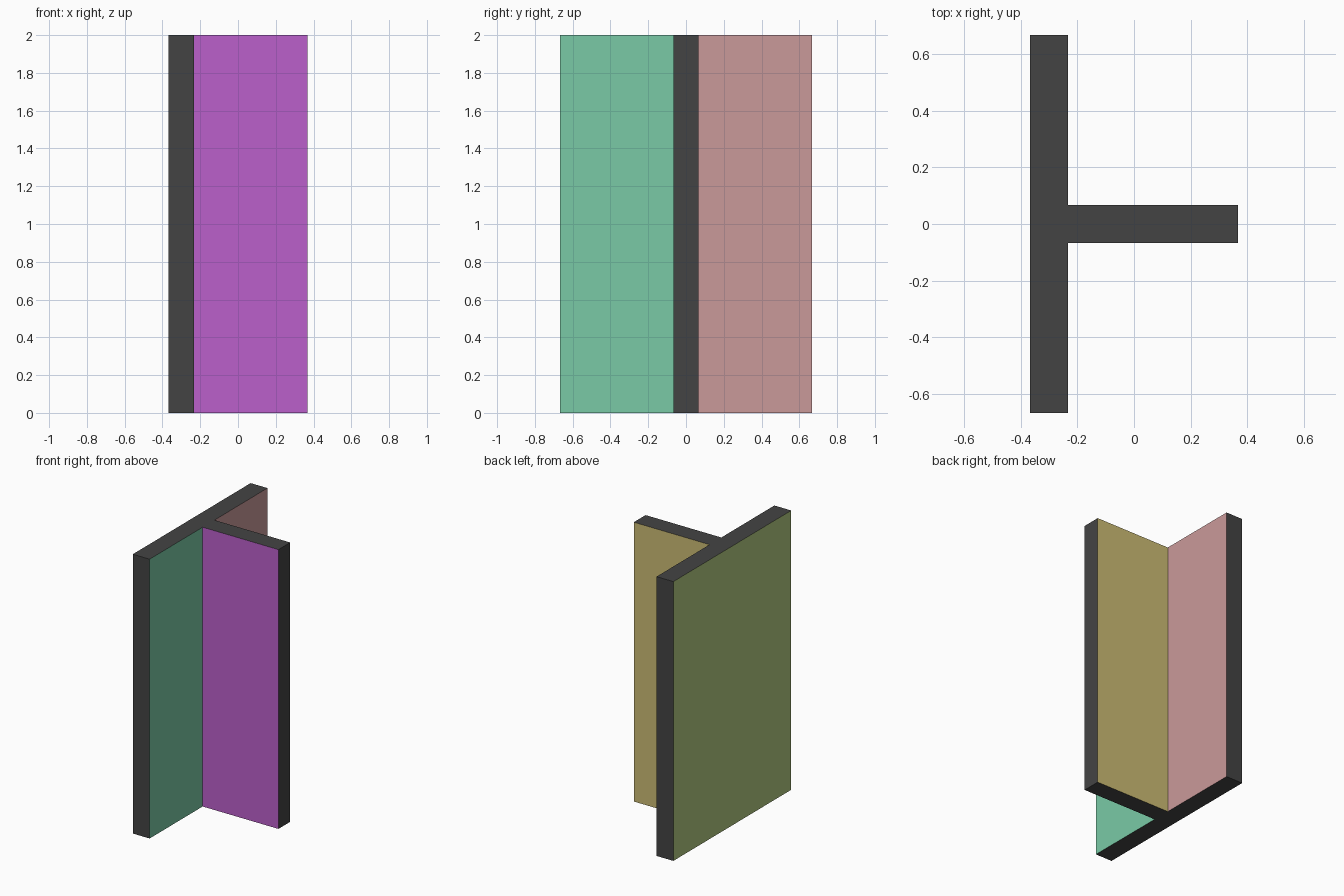
import bpy, bmesh

if "Cube" in bpy.data.objects:
    bpy.data.objects.remove(bpy.data.objects["Cube"])

HEIGHT = 2.0
X0, X1 = -0.3667, 0.3667      # outer wall face, free end of the stem wall
XI = -0.2333                  # inner face of the long wall
Y_WALL, Y_STEM = 0.6667, 0.0667


def material(name, rgb):
    # 8-bit display colour to linear
    lin = [(c / 255 / 12.92 if c <= 10 else ((c / 255 + 0.055) / 1.055) ** 2.4) for c in rgb]
    mat = bpy.data.materials.new(name)
    mat.diffuse_color = (*lin, 1.0)
    mat.use_nodes = True
    mat.node_tree.nodes["Principled BSDF"].inputs["Base Color"].default_value = mat.diffuse_color
    return mat


palette = {
    "dark_edge": (68, 68, 68),
    "purple": (187, 96, 203),
    "green": (122, 202, 166),
    "pink": (202, 154, 154),
    "yellow": (204, 188, 116),
    "olive": (179, 202, 129),
}
slot = {name: i for i, name in enumerate(palette)}

# T-shaped plan, counter-clockwise; each point names the finish of the side that follows it
plan = [
    (X0, -Y_WALL, "dark_edge"),
    (XI, -Y_WALL, "green"),
    (XI, -Y_STEM, "purple"),
    (X1, -Y_STEM, "dark_edge"),
    (X1, Y_STEM, "yellow"),
    (XI, Y_STEM, "pink"),
    (XI, Y_WALL, "dark_edge"),
    (X0, Y_WALL, "olive"),
]

bm = bmesh.new()
bottom = [bm.verts.new((x, y, 0)) for x, y, _ in plan]
top = [bm.verts.new((x, y, HEIGHT)) for x, y, _ in plan]

# Wall sides
for i, (_, _, finish) in enumerate(plan):
    j = (i + 1) % len(plan)
    face = bm.faces.new((bottom[i], bottom[j], top[j], top[i]))
    face.material_index = slot[finish]

# Cut ends, top and bottom
bm.faces.new(top)
bm.faces.new(bottom[::-1])

mesh = bpy.data.meshes.new("t_junction_wall")
for name, rgb in palette.items():
    mesh.materials.append(material(name, rgb))
bm.to_mesh(mesh)
bm.free()
wall = bpy.data.objects.new("t_junction_wall", mesh)
bpy.context.collection.objects.link(wall)
